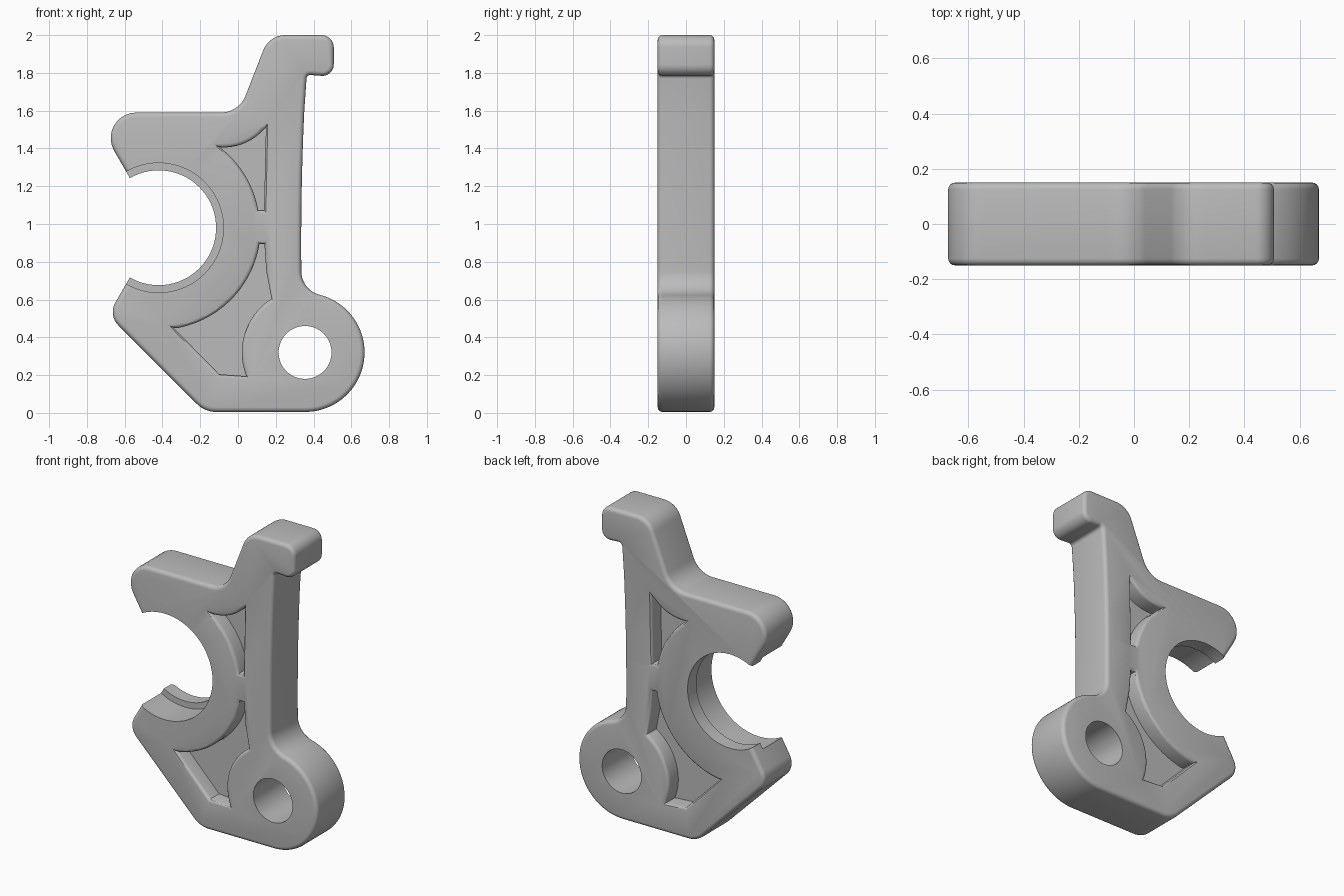
import bpy, bmesh, math
from mathutils import Vector

if "Cube" in bpy.data.objects:
    bpy.data.objects.remove(bpy.data.objects["Cube"])

HALF = 0.15                    # half thickness of the plate
BORE, PIVOT = Vector((-0.42, 0.98)), Vector((0.355, 0.32))


def arc(c, r, a0, a1, n):
    """Points on an arc, angles in degrees."""
    return [Vector((c[0] + r * math.cos(math.radians(a0 + (a1 - a0) * i / n)),
                    c[1] + r * math.sin(math.radians(a0 + (a1 - a0) * i / n))))
            for i in range(n + 1)]


def fillet(prev, corner, nxt, r, n=10):
    """Round one corner with a tangent arc."""
    p = Vector(corner)
    u, v = (Vector(prev) - p).normalized(), (Vector(nxt) - p).normalized()
    half = u.angle(v) / 2
    c = p + (u + v).normalized() * (r / math.sin(half))
    s, e = p + u * (r / math.tan(half)) - c, p + v * (r / math.tan(half)) - c
    a0 = math.atan2(s.y, s.x)
    d = (math.atan2(e.y, e.x) - a0 + math.pi) % (2 * math.pi) - math.pi
    return arc(c, r, math.degrees(a0), math.degrees(a0 + d), n)


def quad(a, b, c, n):
    """Quadratic curve through control points a, b, c."""
    a, b, c = Vector(a), Vector(b), Vector(c)
    return [a * (1 - t) ** 2 + b * 2 * t * (1 - t) + c * t * t
            for t in [i / n for i in range(n + 1)]]


def grow(pts, d):
    """Offset a closed outline outwards, limiting the reach at sharp tips."""
    area = sum(p.x * q.y - q.x * p.y for p, q in zip(pts, pts[1:] + pts[:1]))
    sign = 1 if area > 0 else -1
    out = []
    for i, p in enumerate(pts):
        a = (p - pts[i - 1]).normalized()
        b = (pts[(i + 1) % len(pts)] - p).normalized()
        na, nb = Vector((a.y, -a.x)) * sign, Vector((b.y, -b.x)) * sign
        m = (na + nb).normalized()
        out.append(p + m * d / max(m.dot(na), 0.45))
    return out


def loft(name, layers):
    """Solid from matching outlines, each given as (y, points)."""
    bm = bmesh.new()
    rings = [[bm.verts.new((p.x, y, p.y)) for p in pts] for y, pts in layers]
    n = len(rings[0])
    for a, b in zip(rings, rings[1:]):
        for i in range(n):
            bm.faces.new((a[i], a[(i + 1) % n], b[(i + 1) % n], b[i]))
    bm.faces.new(rings[0])
    bm.faces.new(rings[-1])
    bmesh.ops.recalc_face_normals(bm, faces=bm.faces)
    me = bpy.data.meshes.new(name)
    bm.to_mesh(me)
    bm.free()
    ob = bpy.data.objects.new(name, me)
    bpy.context.collection.objects.link(ob)
    return ob


def cut(target, cutter):
    mod = target.modifiers.new("cut", 'BOOLEAN')
    mod.operation, mod.solver, mod.object = 'DIFFERENCE', 'EXACT', cutter
    bpy.context.view_layer.objects.active = target
    bpy.ops.object.modifier_apply(modifier=mod.name)
    bpy.data.objects.remove(cutter, do_unlink=True)


# Outline: jaws meet at the bore centre, which the bore removes later
corners = [(-0.42, 0.98, 0), (-0.773, 1.59, 0.135), (0.005, 1.59, 0.14),
           (0.165, 2.0, 0.125), (0.507, 2.0, 0.065), (0.507, 1.78, 0.06),
           (0.364, 1.79, 0.02), (0.345, 1.5, 0)]
outline = [BORE.copy()]
for i in range(1, len(corners) - 1):
    x, z, r = corners[i]
    outline += fillet(corners[i - 1][:2], (x, z), corners[i + 1][:2], r)
outline += quad((0.351, 1.6), (0.332, 1.2), (0.335, 0.78), 12)
outline += arc((0.465, 0.751), 0.13, 180, 255.7, 10)      # neck above the pivot
outline += arc(PIVOT, 0.315, 75.7, -90, 40)[1:]           # pivot boss
outline += fillet(PIVOT - Vector((0, 0.315)), (-0.175, 0.005), (-0.688, 0.518), 0.145)
outline += fillet((-0.175, 0.005), (-0.688, 0.518), BORE, 0.1)

# Plate with rounded front and back edges
R = 0.025
edge = [(HALF - R + R * math.sin(a), -R * (1 - math.cos(a)))
        for a in [math.radians(k * 22.5) for k in range(5)]]
layers = [(-y, grow(outline, d)) for y, d in reversed(edge)]
layers += [(y, grow(outline, d)) for y, d in edge]
lever = loft("lever_plate", layers)

# Stepped bore, wider at the front, and the pivot hole
for c, r, y0, y1 in ((BORE, 0.304, -0.3, 0.3), (BORE, 0.343, -0.3, 0.06),
                     (PIVOT, 0.14, -0.3, 0.3)):
    ring = arc(c, r, 0, 360, 72)[:-1]
    cut(lever, loft("round_cutter", [(y0, ring), (y1, ring)]))

# Pockets on both faces, with rounded rims
upper = arc(BORE, 0.535, 53, 10, 16)
upper += [Vector((0.138, 1.073)), Vector((0.148, 1.51))]
upper += quad((0.148, 1.515), (0.06, 1.405), (-0.085, 1.405), 10)[1:]
lower = arc(BORE, 0.54, -82, -9, 24)
lower = [p for p in lower if p.x > -0.33]
lower += [Vector((0.14, 0.895)), Vector((0.15, 0.75))]
lower += arc(PIVOT, 0.335, 122, 202, 20)
lower += [Vector((-0.1, 0.205)), Vector((-0.34, 0.45))]
FLOOR, Q = 0.05, 0.02
for pocket in (upper, lower):
    for side in (-1, 1):
        rim = [(HALF - Q + Q * math.sin(a), Q * (1 - math.cos(a)))
               for a in [math.radians(k * 30) for k in range(4)]]
        lay = [(side * FLOOR, pocket)]
        lay += [(side * y, grow(pocket, d)) for y, d in rim]
        lay.append((side * 0.2, grow(pocket, Q)))
        cut(lever, loft("pocket_cutter", lay))

# Finish
grey = bpy.data.materials.new("plain_grey")
grey.diffuse_color = (0.5, 0.5, 0.5, 1)
grey.use_nodes = True
grey.node_tree.nodes["Principled BSDF"].inputs["Base Color"].default_value = grey.diffuse_color
lever.data.materials.clear()
lever.data.materials.append(grey)
for f in lever.data.polygons:
    f.material_index = 0
bpy.ops.object.select_all(action='DESELECT')
lever.select_set(True)
bpy.context.view_layer.objects.active = lever
bpy.ops.object.shade_smooth_by_angle(angle=math.radians(30))
